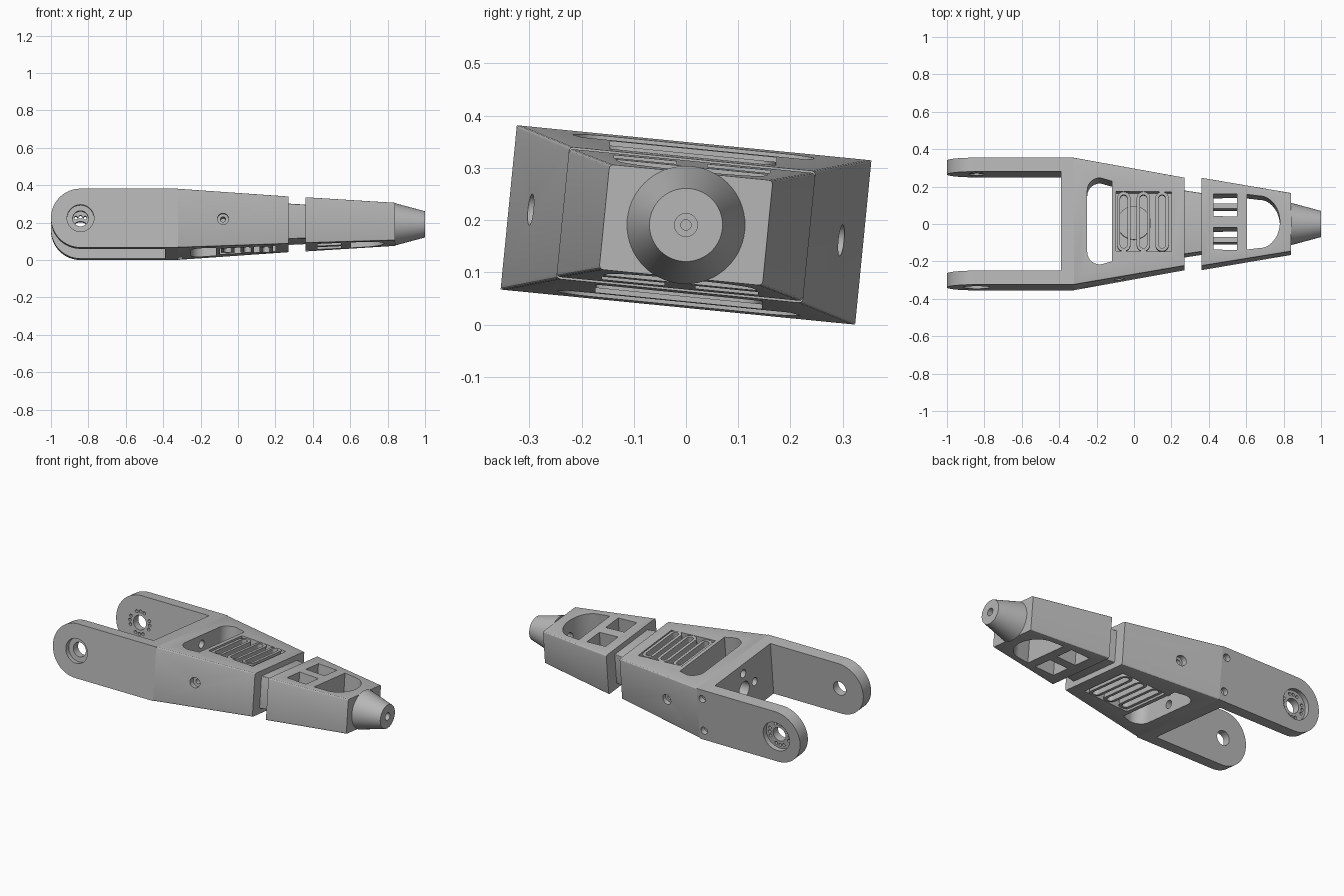
import bpy, bmesh, math
from mathutils import Matrix, Vector

if "Cube" in bpy.data.objects:
    bpy.data.objects.remove(bpy.data.objects["Cube"])

grey = bpy.data.materials.new("plain_grey")
grey.diffuse_color = (0.47, 0.47, 0.47, 1)
grey.use_nodes = True
grey.node_tree.nodes["Principled BSDF"].inputs["Base Color"].default_value = grey.diffuse_color


def finish(name, bm):
    bmesh.ops.recalc_face_normals(bm, faces=bm.faces[:])
    me = bpy.data.meshes.new(name)
    bm.to_mesh(me)
    bm.free()
    me.materials.append(grey)
    ob = bpy.data.objects.new(name, me)
    bpy.context.collection.objects.link(ob)
    return ob


def prism(name, pts, axis, lo, hi):
    """Extrude a 2D outline: axis 'z' uses (x, y) points, axis 'y' uses (x, z)."""
    bm = bmesh.new()
    put = (lambda p, t: (p[0], p[1], t)) if axis == 'z' else (lambda p, t: (p[0], t, p[1]))
    a = [bm.verts.new(put(p, lo)) for p in pts]
    b = [bm.verts.new(put(p, hi)) for p in pts]
    bm.faces.new(a)
    bm.faces.new(b)
    for i in range(len(pts)):
        j = (i + 1) % len(pts)
        bm.faces.new((a[i], a[j], b[j], b[i]))
    return finish(name, bm)


def box(name, x0, x1, y0, y1, z0, z1):
    return prism(name, [(x0, y0), (x1, y0), (x1, y1), (x0, y1)], 'z', z0, z1)


def taper(name, x0, w0, h0, x1, w1, h1, bev):
    """Tapered block along x with its long edges slightly rounded."""
    bm = bmesh.new()
    ends = []
    for x, w, h in ((x0, w0, h0), (x1, w1, h1)):
        ends.append([bm.verts.new((x, sy * w, sz * h))
                     for sy, sz in ((-1, -1), (1, -1), (1, 1), (-1, 1))])
        bm.faces.new(ends[-1])
    a, b = ends
    for i in range(4):
        j = (i + 1) % 4
        bm.faces.new((a[i], a[j], b[j], b[i]))
    edges = [e for e in bm.edges if abs(e.verts[0].co.x - e.verts[1].co.x) > 0.01]
    bmesh.ops.bevel(bm, geom=edges, offset=bev, segments=3, profile=0.5, affect='EDGES')
    return finish(name, bm)


def rod(name, p0, p1, r0, r1=None, seg=40):
    """Cylinder or cone between two points."""
    p0, p1 = Vector(p0), Vector(p1)
    d = p1 - p0
    bm = bmesh.new()
    m = Matrix.Translation((p0 + p1) / 2) @ d.to_track_quat('Z', 'Y').to_matrix().to_4x4()
    bmesh.ops.create_cone(bm, cap_ends=True, segments=seg, radius1=r0,
                          radius2=r0 if r1 is None else r1, depth=d.length, matrix=m)
    return finish(name, bm)


def cut(ob, *cutters):
    for c in cutters:
        mod = ob.modifiers.new("cut", 'BOOLEAN')
        mod.operation = 'DIFFERENCE'
        mod.solver = 'EXACT'
        mod.object = c
        bpy.context.view_layer.objects.active = ob
        bpy.ops.object.modifier_apply(modifier=mod.name)
        bpy.data.objects.remove(c)


def arc(cx, cy, rx, ry, a0, a1, n=16):
    return [(cx + rx * math.cos(math.radians(a0 + (a1 - a0) * i / n)),
             cy + ry * math.sin(math.radians(a0 + (a1 - a0) * i / n))) for i in range(n + 1)]


W, H, IN = 0.341, 0.158, 0.266

# fork arms with rounded ends, pivot holes and recesses
for s, name, rec in ((-1, "front_fork_arm", 0.072), (1, "back_fork_arm", 0.088)):
    outline = arc(-1 + H, 0, H, H, 90, 270, 32) + [(-0.32, -H), (-0.32, H)]
    arm = prism(name, outline, 'y', min(s * IN, s * W), max(s * IN, s * W))
    cut(arm, rod("c", (-0.842, s * 0.312, 0), (-0.842, s * 0.4, 0), rec),
        rod("c", (-0.842, s * 0.2, 0), (-0.842, s * 0.4, 0), 0.042))
    if s > 0:
        # bolt circle in four groups of three, plus two mounting screw holes
        for g in range(4):
            for k in (-1, 0, 1):
                t = math.radians(g * 90 + k * 22)
                x, z = -0.842 + 0.066 * math.cos(t), 0.066 * math.sin(t)
                cut(arm, rod("c", (x, 0.2, z), (x, 0.4, z), 0.009, seg=16))
        for z in (-0.1, 0.1):
            cut(arm, rod("c", (-0.352, 0.31, z), (-0.352, 0.4, z), 0.022, seg=24))

# hub plate between the arms
hub = box("hub_plate", -0.39, -0.32, -IN, IN, -H, H)

# upper body, tapering toward the neck
body = taper("upper_body", -0.32, W, H, 0.27, 0.237, 0.127, 0.008)
for part in (hub, body):
    cut(part, rod("c", (-0.45, 0, 0), (-0.2, 0, 0), 0.048))
    for y, z in ((0.1, 0), (-0.1, 0), (0, 0.1), (0, -0.1)):
        cut(part, rod("c", (-0.45, y, z), (-0.2, y, z), 0.024, seg=24))
window = ([(-0.118, -0.215), (-0.118, 0.215)] + arc(-0.18, 0.165, 0.07, 0.068, 90, 180, 10)
          + arc(-0.18, -0.165, 0.07, 0.068, 180, 270, 10))
cut(body, prism("c", window, 'z', -0.3, 0.3))
for s in (-1, 1):
    cut(body, box("c", -0.095, 0.2, -0.16, 0.16, min(s * 0.05, s * 0.3), max(s * 0.05, s * 0.3)),
        rod("c", (-0.08, s * 0.27, 0), (-0.08, s * 0.4, 0), 0.03),
        rod("c", (-0.08, s * 0.18, 0), (-0.08, s * 0.4, 0), 0.014, seg=24))


# slotted vent rails set in the pockets on both faces
def capsule(name, x, r, half, lo, hi):
    k = half - r
    return prism(name, arc(x, k, r, r, 0, 180, 12) + arc(x, -k, r, r, 180, 360, 12), 'z', lo, hi)


for s, side in ((-1, "bottom"), (1, "top")):
    lo, hi = sorted((s * 0.095, s * 0.137))
    for i, x in enumerate((-0.055, 0.05, 0.15)):
        rail = capsule(f"{side}_vent_rail_{i + 1}", x, 0.036, 0.16, lo, hi)
        cut(rail, capsule("c", x, 0.019, 0.143, lo - 0.1, hi + 0.1))
    # round inner disc below the rails
    rod(f"{side}_inner_disc", (0.0, 0, s * 0.04), (0.0, 0, s * 0.07), 0.09)

# neck between the two bodies
taper("neck", 0.265, 0.172, 0.095, 0.365, 0.157, 0.091, 0.004)

# lower body with two square windows and one arched window
tip = taper("lower_body", 0.36, 0.237, 0.123, 0.84, 0.157, 0.101, 0.008)
arch = [(0.605, -0.148)] + arc(0.67, 0, 0.11, 0.14, -90, 90, 28) + [(0.605, 0.148)]
cut(tip, prism("c", arch, 'z', -0.3, 0.3),
    box("c", 0.425, 0.55, 0.03, 0.15, -0.3, 0.3),
    box("c", 0.425, 0.55, -0.15, -0.03, -0.3, 0.3),
    rod("c", (0.7, 0, 0), (0.9, 0, 0), 0.03))
# ribs across the square windows
for s, side in ((-1, "front"), (1, "back")):
    box(f"{side}_window_rib", 0.42, 0.555, s * 0.09 - 0.014, s * 0.09 + 0.014, -0.06, 0.06)

# conical end with a stepped bore
cone = rod("cone_tip", (0.84, 0, 0), (1, 0, 0), 0.113, 0.07, 64)
cut(cone, rod("c", (0.93, 0, 0), (1.1, 0, 0), 0.022, seg=32),
    rod("c", (0.8, 0, 0), (1.1, 0, 0), 0.01, seg=24))

# roll the whole assembly slightly and set it on the ground
roll = Matrix.Translation((0, 0, 0.1907)) @ Matrix.Rotation(math.radians(-5.65), 4, 'X')
bpy.ops.object.select_all(action='DESELECT')
for ob in bpy.context.scene.objects:
    ob.data.transform(roll)
    ob.select_set(True)
bpy.context.view_layer.objects.active = cone
bpy.ops.object.shade_smooth_by_angle(angle=math.radians(25))
